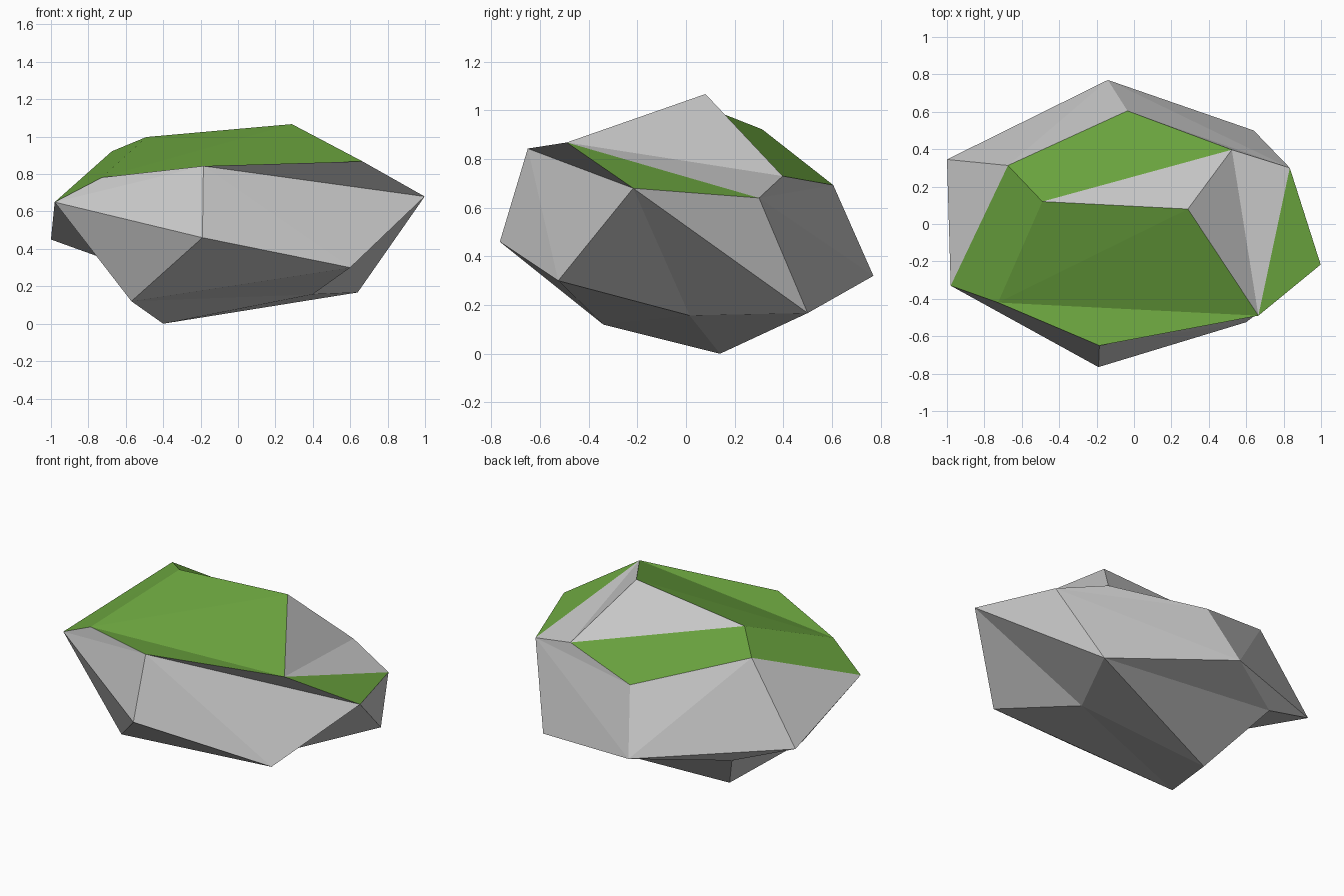
import bpy, bmesh

if "Cube" in bpy.data.objects:
    bpy.data.objects.remove(bpy.data.objects["Cube"])

# Corner points of the boulder, from base to crown
CORNERS = {
    # base
    'Q': (-.40, .14, 0), 'P': (-.57, -.34, .12), 'S': (.40, .015, .157), 'N': (.64, .50, .167),
    # belly
    'C': (-.19, -.765, .46), 'D': (.60, -.525, .30), 'M': (-.14, .77, .32),
    'T': (-.63, .445, .317), 'O': (-1, .345, .45),
    # shoulder
    'A': (-.98, -.33, .65), 'B': (-.185, -.65, .843), 'R': (-.727, -.42, .782),
    'F': (.665, -.49, .868), 'E': (.998, -.217, .68), 'L': (.833, .30, .64),
    'J': (-.035, .605, .693), 'K': (.523, .397, .73),
    # crown
    'G': (.288, .08, 1.067), 'H': (-.49, .12, .998), 'I': (-.674, .313, .922),
}

# Facets fan out around a hub corner: hub -> ring of neighbours
FANS = {'R': 'BFGHAB', 'I': 'AOMJHA', 'L': 'FENMJKF', 'K': 'FGHJ',
        'B': 'ACDEF', 'C': 'APD', 'S': 'DENQPD', 'T': 'QPAOMNQ'}

# Facets covered with moss
MOSSY = {frozenset(f) for f in ('RBF', 'RFG', 'RGH', 'RHA', 'IJH', 'IHA', 'KHJ', 'LFE')}


def build_part(name, mossy, material=None):
    """Build the closed boulder, then keep only its mossy or bare facets."""
    bm = bmesh.new()
    verts = {k: bm.verts.new(co) for k, co in CORNERS.items()}
    drop = []
    for hub, ring in FANS.items():
        for a, b in zip(ring, ring[1:]):
            face = bm.faces.new([verts[k] for k in (hub, a, b)])
            if (frozenset((hub, a, b)) in MOSSY) != mossy:
                drop.append(face)
    bmesh.ops.recalc_face_normals(bm, faces=bm.faces[:])
    bmesh.ops.delete(bm, geom=drop, context='FACES')
    mesh = bpy.data.meshes.new(name)
    bm.to_mesh(mesh)
    bm.free()
    if material:
        mesh.materials.append(material)
    obj = bpy.data.objects.new(name, mesh)
    bpy.context.collection.objects.link(obj)
    return obj


# Bare stone and moss cover
moss = bpy.data.materials.new("moss_green")
moss.diffuse_color = (0.15, 0.38, 0.05, 1)
moss.use_nodes = True
moss.node_tree.nodes["Principled BSDF"].inputs["Base Color"].default_value = moss.diffuse_color
build_part("boulder", False)
build_part("moss_cover", True, moss)
